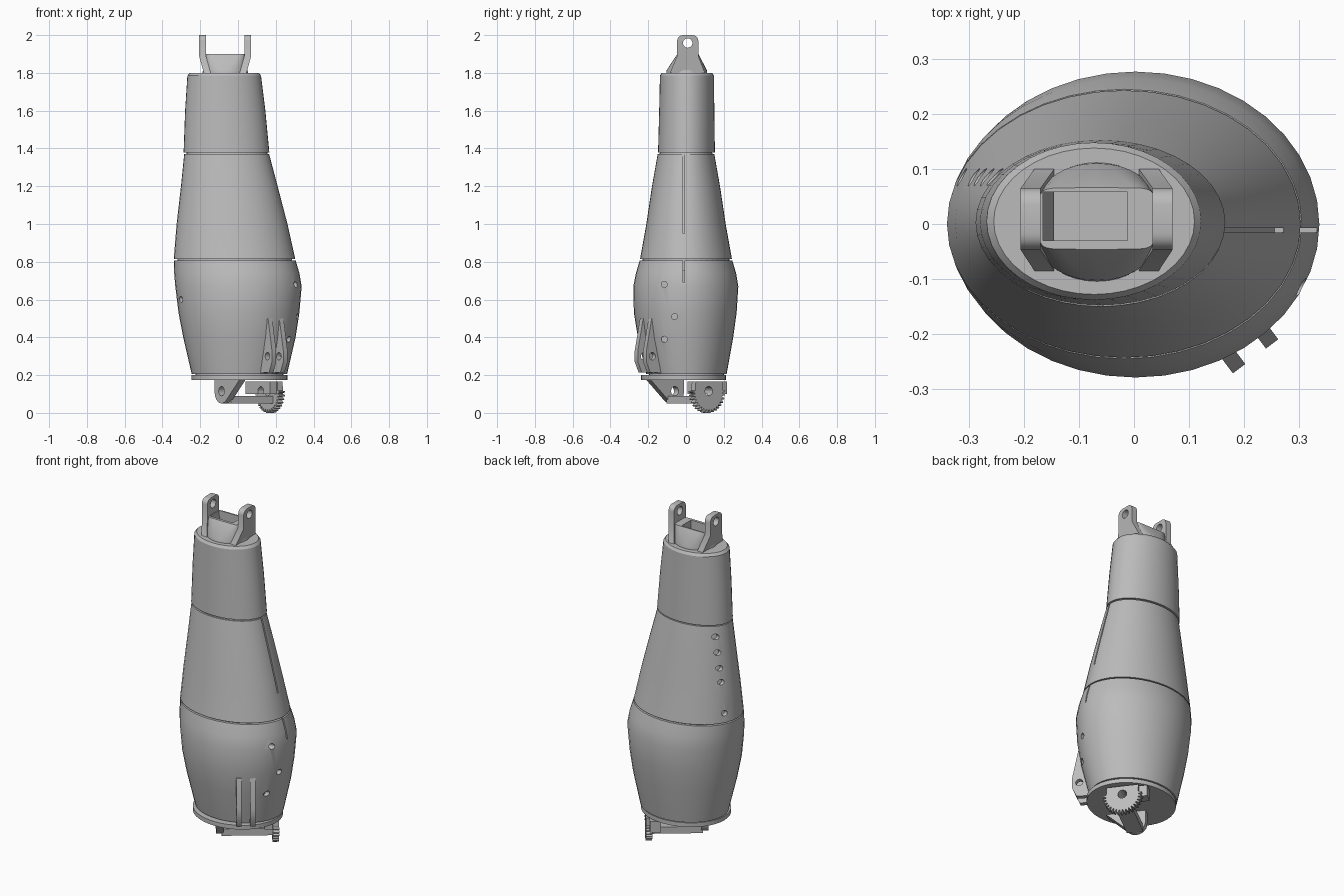
import bpy
import bmesh
from math import cos, sin, pi, radians, copysign
from mathutils import Matrix, Vector

if "Cube" in bpy.data.objects:
    bpy.data.objects.remove(bpy.data.objects["Cube"], do_unlink=True)

grey = bpy.data.materials.new("plain grey")
grey.use_nodes = True
colour = (0.5, 0.5, 0.5, 1)
grey.diffuse_color = colour
grey.node_tree.nodes["Principled BSDF"].inputs["Base Color"].default_value = colour

# Axes of the tilted elbow hardware: outward, up and along the hinge
OUT, UP, HINGE = Vector((0.6, -0.8, 0)), Vector((0, 0, 1)), Vector((0.8, 0.6, 0))
FRAME = Matrix((OUT, UP, HINGE)).transposed()
SIDE_FRAME = Matrix(((0, 0, 1), (1, 0, 0), (0, 1, 0)))


def finish(name, bm):
    bmesh.ops.recalc_face_normals(bm, faces=bm.faces)
    mesh = bpy.data.meshes.new(name)
    bm.to_mesh(mesh)
    bm.free()
    mesh.materials.append(grey)
    obj = bpy.data.objects.new(name, mesh)
    bpy.context.collection.objects.link(obj)
    return obj


def activate(obj):
    bpy.ops.object.select_all(action='DESELECT')
    obj.select_set(True)
    bpy.context.view_layer.objects.active = obj


def smooth(obj):
    activate(obj)
    bpy.ops.object.shade_smooth_by_angle(angle=radians(30))


def loft(name, rows, sides=40, powers=None):
    """Skin stacked oval sections given as (z, x min, x max, y min, y max)."""
    bm = bmesh.new()
    rings = []
    for k, (z, xa, xb, ya, yb) in enumerate(rows):
        p = powers[k] if powers else 1
        ring = []
        for i in range(sides):
            c, s = cos(2 * pi * i / sides), sin(2 * pi * i / sides)
            c, s = copysign(abs(c) ** p, c), copysign(abs(s) ** p, s)
            ring.append(bm.verts.new(((xa + xb + (xb - xa) * c) / 2,
                                      (ya + yb + (yb - ya) * s) / 2, z)))
        rings.append(ring)
    for low, high in zip(rings, rings[1:]):
        for i in range(sides):
            j = (i + 1) % sides
            bm.faces.new((low[i], low[j], high[j], high[i]))
    bm.faces.new(rings[0][::-1])
    bm.faces.new(rings[-1])
    return finish(name, bm)


def plate(name, outline, start, end, frame=FRAME):
    """Extrude a flat outline along the third axis of a frame."""
    bm = bmesh.new()
    a, b = ([bm.verts.new(frame @ Vector((u, v, w))) for u, v in outline]
            for w in (start, end))
    bm.faces.new(a)
    bm.faces.new(b)
    for i in range(len(a)):
        j = (i + 1) % len(a)
        bm.faces.new((a[i], a[j], b[j], b[i]))
    return finish(name, bm)


def rect(ua, ub, va, vb):
    return [(ua, va), (ub, va), (ub, vb), (ua, vb)]


def arc(u, v, r, first, last, steps):
    angles = [radians(first + (last - first) * i / steps) for i in range(steps + 1)]
    return [(u + r * cos(a), v + r * sin(a)) for a in angles]


def circle(u, v, r):
    return arc(u, v, r, 0, 337.5, 15)


def cut(obj, cutters):
    for cutter in cutters:
        cutter.hide_render = True
        mod = obj.modifiers.new("cut", 'BOOLEAN')
        mod.operation = 'DIFFERENCE'
        mod.solver = 'EXACT'
        mod.object = cutter
        activate(obj)
        bpy.ops.object.modifier_apply(modifier=mod.name)
        bpy.data.objects.remove(cutter, do_unlink=True)


# Three forearm shells with narrow seams over an inner core
lower = loft("lower_shell", [
    (0.205, -0.245, 0.26, -0.21, 0.215),
    (0.4, -0.29, 0.305, -0.255, 0.25),
    (0.53, -0.315, 0.325, -0.276, 0.268),
    (0.67, -0.332, 0.337, -0.279, 0.277),
    (0.74, -0.338, 0.325, -0.265, 0.265),
    (0.808, -0.34, 0.305, -0.245, 0.245)])
middle = loft("middle_shell", [
    (0.816, -0.34, 0.303, -0.243, 0.243),
    (1, -0.325, 0.262, -0.21, 0.21),
    (1.2, -0.302, 0.21, -0.18, 0.18),
    (1.37, -0.285, 0.165, -0.15, 0.15)])
upper = loft("wrist_shell", [
    (1.378, -0.288, 0.166, -0.148, 0.153),
    (1.6, -0.28, 0.145, -0.142, 0.15),
    (1.785, -0.268, 0.122, -0.138, 0.148),
    (1.8, -0.255, 0.11, -0.128, 0.138)])
loft("inner_core", [
    (0.75, -0.32, 0.285, -0.23, 0.23),
    (0.83, -0.32, 0.285, -0.23, 0.23),
    (1.4, -0.27, 0.15, -0.135, 0.135)])


# Screw holes and the long seam slit on the outer side
def side_hole(y, z, a, b):
    return plate("hole_cutter", circle(y, z, 0.016), a, b, SIDE_FRAME)


def slit(low, high):
    return plate("slit_cutter", rect(-0.015, -0.007, low, high), 0.15, 0.5, SIDE_FRAME)


outer_holes = [side_hole(y, z, 0.25, 0.5) for y, z in
               ((-0.115, 0.68), (-0.06, 0.51), (-0.115, 0.39))]
cut(lower, outer_holes + [side_hole(-0.1, 0.6, -0.5, -0.27), slit(0.69, 0.85)])
back_holes = [side_hole(0.085, z, -0.5, -0.21) for z in (0.87, 1.05, 1.13, 1.22, 1.31)]
cut(middle, back_holes + [slit(0.95, 1.4)])

# Wrist yoke: flared hollow base with two pierced lugs
yoke = loft("wrist_yoke_base", [
    (1.795, -0.19, 0.055, -0.105, 0.112),
    (1.815, -0.185, 0.05, -0.102, 0.11),
    (1.9, -0.172, 0.037, -0.046, 0.066)], powers=(1, 0.9, 0.25))
for part in (yoke, upper):
    cut(part, [plate("pocket_cutter", rect(-0.03, 0.058, 1.6, 1.95),
                     -0.165, -0.012, SIDE_FRAME)])
lug = ([(-0.085, 1.8), (0.1, 1.8), (0.065, 1.89)]
       + arc(0.035, 1.97, 0.03, 0, 90, 4)
       + arc(-0.017, 1.97, 0.03, 90, 180, 4) + [(-0.047, 1.89)])
for name, a, b in (("right_wrist_lug", -0.206, -0.17), ("left_wrist_lug", 0.034, 0.07)):
    obj = plate(name, lug, a, b, SIDE_FRAME)
    cut(obj, [plate("pin_cutter", circle(0.009, 1.958, 0.025), a - 0.1, b + 0.1, SIDE_FRAME)])
    # taper the foot of each lug towards the yoke
    for vert in obj.data.vertices:
        if vert.co.z < 1.82:
            vert.co.x += 0.025 if vert.co.x < -0.07 else -0.025
    smooth(obj)

# Elbow end plate
end_plate = loft("elbow_plate", [
    (0.175, -0.245, 0.262, -0.238, 0.212),
    (0.2, -0.245, 0.262, -0.238, 0.212)])
loft("elbow_collar", [
    (0.195, -0.225, 0.24, -0.195, 0.2),
    (0.21, -0.225, 0.24, -0.195, 0.2)])

# Pair of cable fins on the front
fin = [(0.2, 0.21), (0.3, 0.215), (0.325, 0.27), (0.325, 0.33), (0.29, 0.5), (0.25, 0.5)]
for name, s in (("inner_fin", -0.005), ("outer_fin", 0.07)):
    obj = plate(name, fin, s - 0.014, s + 0.014)
    cut(obj, [plate("fin_cutter", circle(0.285, 0.3, 0.02), s - 0.1, s + 0.1)])
    smooth(obj)

# Hinge bracket: gear sector, mounting block, crossbar and slanted arm
AXLE, HEIGHT = 0.014, 0.107
teeth = []
count = 18
for i in range(count):
    base = pi * (0.95 + 1.1 * i / count)
    for step, r in ((0, 0.09), (0.25, 0.107), (0.55, 0.107), (0.8, 0.09)):
        a = base + step * pi * 1.1 / count
        teeth.append((AXLE + r * cos(a), HEIGHT + r * sin(a)))
gear = plate("elbow_gear", teeth + [(0.1, 0.165), (-0.075, 0.165)], 0.185, 0.22)
block = plate("gear_block", rect(-0.12, 0.095, 0.1, 0.166), 0.14, 0.2)
arm = plate("hinge_arm", [(-0.046, 0.177), *arc(AXLE, 0.11, 0.06, 180, 315, 10),
                          (0.175, 0.177)], -0.12, -0.08)
for obj in (gear, block, arm):
    cut(obj, [plate("axle_cutter", circle(AXLE, 0.115, 0.025), -0.3, 0.4)])
bar = plate("hinge_crossbar", rect(-0.03, 0.06, 0.05, 0.09), -0.09, 0.19)

for obj in (lower, middle, upper, yoke, end_plate, arm):
    smooth(obj)
